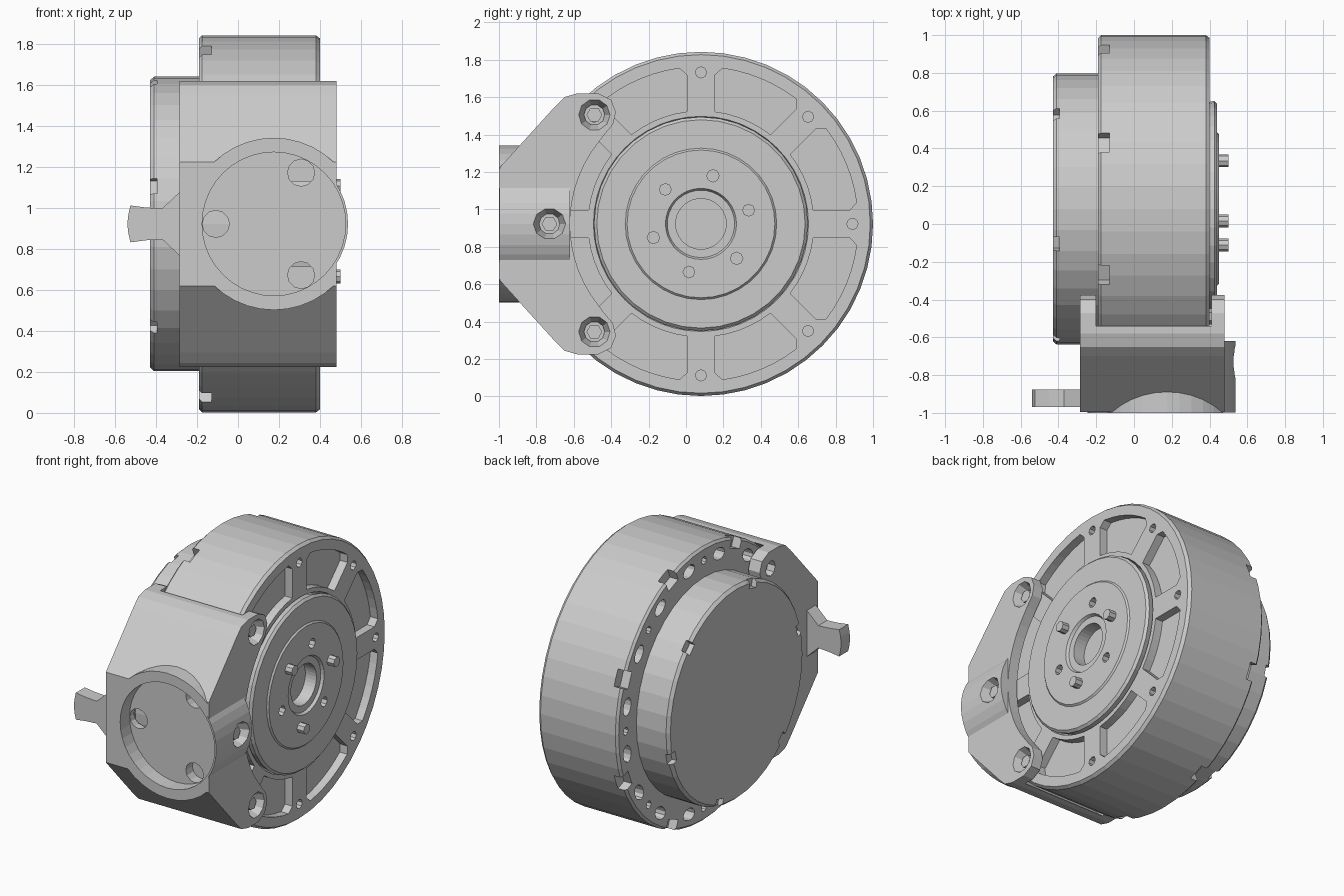
import bpy, bmesh
from math import sin, cos, asin, radians, degrees, pi

if "Cube" in bpy.data.objects:
    bpy.data.objects.remove(bpy.data.objects["Cube"])

CY, CZ = 0.08, 0.922          # wheel axis, parallel to x


def pt(r, deg):
    return (CY + r * cos(radians(deg)), CZ + r * sin(radians(deg)))


def circle(a, b, r, n=16, rb=None, rot=0.0):
    """Circle or turned ellipse as 2D points."""
    rb = rb or r
    c, s = cos(radians(rot)), sin(radians(rot))
    out = []
    for i in range(n):
        u, v = r * cos(2 * pi * i / n), rb * sin(2 * pi * i / n)
        out.append((a + u * c - v * s, b + u * s + v * c))
    return out


def slot(r0, r1, w, deg):
    """Radial rectangle around the wheel axis."""
    c, s = cos(radians(deg)), sin(radians(deg))
    return [(CY + r * c - t * s, CZ + r * s + t * c)
            for r, t in ((r0, -w / 2), (r1, -w / 2), (r1, w / 2), (r0, w / 2))]


def build(name, prisms):
    """Prisms are (points, h0, h1, axis, taper of the h0 end)."""
    bm = bmesh.new()
    for pts, h0, h1, axis, taper in prisms:
        ma = sum(p[0] for p in pts) / len(pts)
        mb = sum(p[1] for p in pts) / len(pts)
        rings = []
        for h, k in ((h0, taper), (h1, 1)):
            q = [(ma + (a - ma) * k, mb + (b - mb) * k) for a, b in pts]
            rings.append([bm.verts.new((h, a, b) if axis == 'x' else (a, h, b)) for a, b in q])
        lo, hi = rings
        bm.faces.new(lo[::-1])
        bm.faces.new(hi)
        for i in range(len(pts)):
            j = (i + 1) % len(pts)
            bm.faces.new((lo[i], lo[j], hi[j], hi[i]))
    return finish(name, bm)


def finish(name, bm):
    bmesh.ops.recalc_face_normals(bm, faces=bm.faces[:])
    me = bpy.data.meshes.new(name)
    bm.to_mesh(me)
    bm.free()
    ob = bpy.data.objects.new(name, me)
    bpy.context.collection.objects.link(ob)
    return ob


def px(pts, h0, h1, taper=1):
    return (pts, h0, h1, 'x', taper)


def py(pts, h0, h1, taper=1):
    return (pts, h0, h1, 'y', taper)


def lathe(name, profile, n):
    """Spin (x, radius) points around the wheel axis."""
    bm = bmesh.new()
    rings = []
    for x, r in profile:
        if r == 0:
            rings.append([bm.verts.new((x, CY, CZ))] * n)
        else:
            rings.append([bm.verts.new((x, *pt(r, 360 * i / n))) for i in range(n)])
    for A, B in zip(rings, rings[1:]):
        for i in range(n):
            j = (i + 1) % n
            bm.faces.new(list(dict.fromkeys((A[i], A[j], B[j], B[i]))))
    return finish(name, bm)


def boolean(ob, prisms, op='DIFFERENCE'):
    cutter = build("cutter", prisms)
    cutter.hide_render = True
    mod = ob.modifiers.new("bool", 'BOOLEAN')
    mod.operation, mod.object, mod.solver = op, cutter, 'EXACT'
    me = bpy.data.meshes.new_from_object(ob.evaluated_get(bpy.context.evaluated_depsgraph_get()))
    ob.modifiers.clear()
    ob.data = me
    bpy.data.objects.remove(cutter)


# Main wheel housing
wheel = lathe("wheel_housing", [(-0.19, 0), (-0.19, 0.905), (-0.175, 0.92), (0.38, 0.92),
                                (0.40, 0.905), (0.40, 0.575), (0.30, 0.545), (0.30, 0)], 48)
cuts = []
for k in range(8):
    a = 45 * k
    # Front pocket between two spokes
    def off(r, extra=0):
        return degrees(asin((0.075 + extra) / r))
    outer = [(0.80, off(0.80))]
    o = off(0.84, 0.04)
    outer += [(0.84, o + (45 - 2 * o) * i / 6) for i in range(7)]
    outer += [(0.80, 45 - off(0.80))]
    i0 = off(0.605)
    inner = [(0.605, 45 - i0 - (45 - 2 * i0) * i / 5) for i in range(6)]
    cuts.append(px([pt(r, a + d) for r, d in outer + inner], 0.345, 0.45))
    # Screw hole in the spoke
    cuts.append(px(circle(*pt(0.81, a), 0.03, 8), 0.36, 0.45))
    # Rim notch and vent holes on the back
    cuts.append(px(slot(0.85, 1.0, 0.11, a + 22.5), -0.25, -0.13))
    cuts.append(px(circle(*pt(0.83, a), 0.025, 8), -0.25, -0.13))
    for d in (-11, 11):
        cuts.append(px(circle(*pt(0.83, a + d), 0.04, 12, 0.06, a + d), -0.25, -0.12))
boolean(wheel, cuts)

# Front hub disc with raised ring and bore
hub = lathe("hub_disc", [(0.28, 0), (0.28, 0.54), (0.425, 0.572), (0.44, 0.557), (0.44, 0.405),
                         (0.45, 0.395), (0.45, 0.19), (0.432, 0.18), (0.432, 0.135),
                         (0.35, 0.135), (0.35, 0)], 36)
boolean(hub, [px(circle(*pt(0.265, 76 + 120 * k), 0.033, 8), 0.38, 0.5) for k in range(3)])
build("hub_pins", [px(circle(*pt(0.265, 16 + 120 * k), 0.034, 8), 0.42, 0.50) for k in range(3)])

# Rear drum
drum = lathe("rear_drum", [(-0.15, 0), (-0.15, 0.718), (-0.41, 0.718), (-0.43, 0.70), (-0.43, 0)], 40)
boolean(drum, [px(slot(0.665, 0.8, 0.075, 45 + 60 * k), -0.5, -0.395) for k in range(6)])

# Bracket body: upper half profile in y-z, mirrored below
upper = [(-0.995, 1.225), (-0.70, 1.55), (-0.65, 1.60), (-0.58, 1.62), (-0.47, 1.62),
         (-0.40, 1.585), (-0.375, 1.52), (-0.39, 1.455), (-0.44, 1.395)]
upper += [pt(0.70, 141 + 6 * i) for i in range(7)]
lower = [(y, 2 * CZ - z) for y, z in upper[::-1]]
bracket = build("bracket", [px(upper + lower, -0.285, 0.48)])
BX = 0.175
collar = [(min(a, 0.475), b) for a, b in circle(BX, CZ, 0.42, 40)]
clean = []
for p in collar:                        # trim collar at the bracket side
    if p[0] < 0.475 or not (0.66 < p[1] < 1.18):
        clean.append(p)
boolean(bracket, [py(clean, -1.0, -0.75)], 'UNION')
boolean(bracket, [py(circle(BX, CZ, 0.362, 40), -0.998, -0.62)], 'UNION')
# Clearance for the wheel
boolean(bracket, [px(circle(CY, CZ, 0.935, 48), -0.2, 0.41)])
# Front socket, then its three holes and the screw counterbores
boolean(bracket, [py(circle(BX, CZ, 0.35, 40), -1.1, -0.90)])
SCREWS = [(-0.49, 1.505, 0.48), (-0.73, CZ, 0.53), (-0.49, 0.345, 0.48)]
cuts = [px(circle(y, z, 0.092, 10), x - 0.07, x + 0.02, 0.6) for y, z, x in SCREWS]
cuts += [px(circle(y, z, 0.05, 8), -0.35, -0.23) for y, z, x in (SCREWS[0], SCREWS[2])]
cuts += [py(circle(BX + 0.283 * cos(radians(d)), CZ + 0.283 * sin(radians(d)), 0.066, 12), -0.95, -0.83)
         for d in (62, 180, 298)]
boolean(bracket, cuts)

# Hex screw heads in the counterbores
build("bracket_screws", [px(circle(y, z, 0.042, 6), x - 0.09, x - 0.03) for y, z, x in SCREWS])

# Side lever with flared root
half = [(-0.25, 0.16), (-0.285, 0.155), (-0.37, 0.075), (-0.45, 0.08), (-0.525, 0.09), (-0.535, 0.045)]
build("side_lever", [py([(x, CZ + h) for x, h in half] + [(-0.54, CZ)] +
                        [(x, CZ - h) for x, h in half[::-1]], -0.97, -0.875)])
